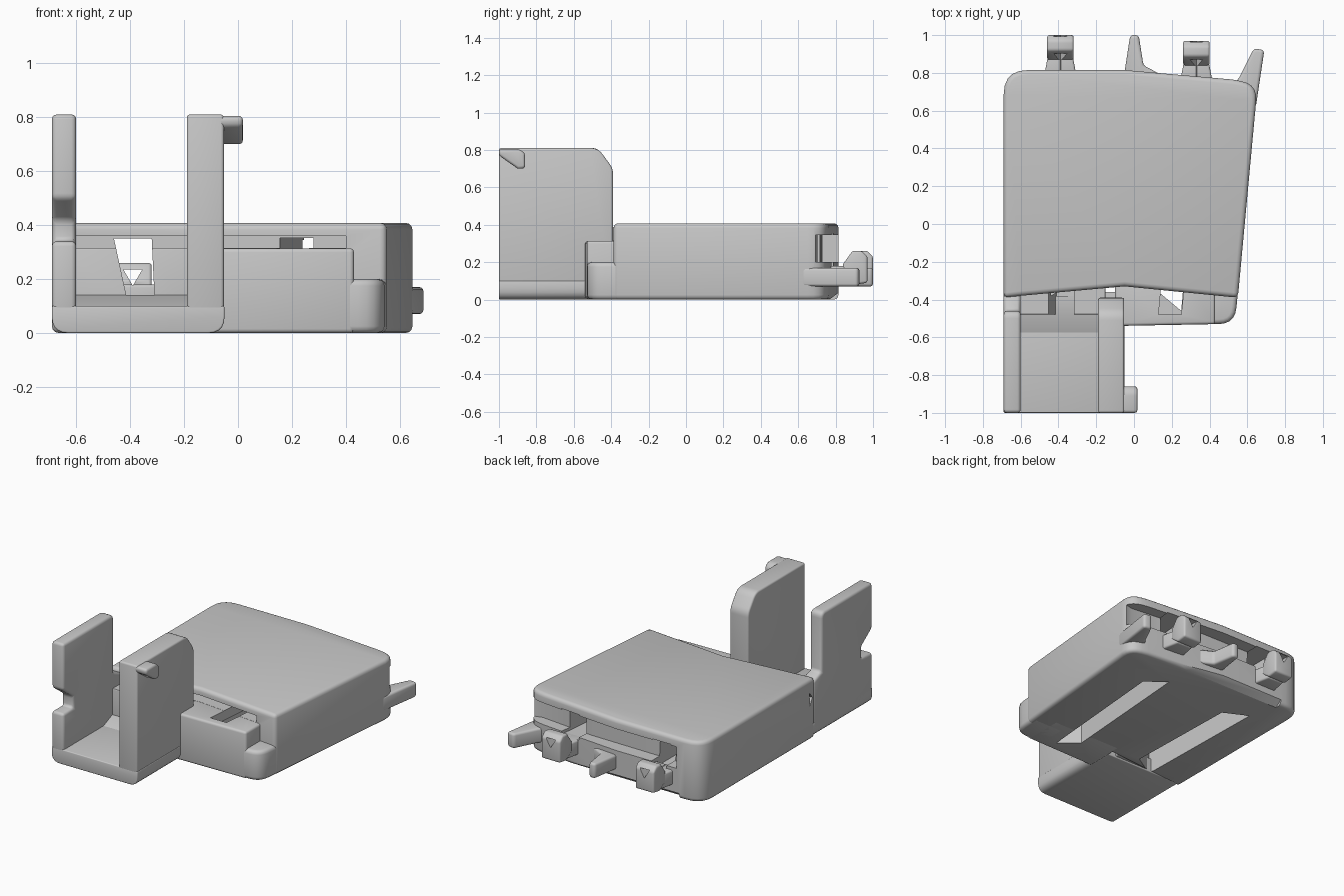
import bpy, bmesh
from mathutils import Vector

if "Cube" in bpy.data.objects:
    bpy.data.objects.remove(bpy.data.objects["Cube"])

GREY = (0.58, 0.58, 0.58, 1)
mat = bpy.data.materials.new("plain_grey")
mat.use_nodes = True
mat.diffuse_color = GREY
mat.node_tree.nodes["Principled BSDF"].inputs["Base Color"].default_value = GREY


def rounded(points, steps=5):
    """Round the corners of an outline; a point may carry a radius as third value."""
    out = []
    for i, p in enumerate(points):
        c = Vector(p[:2])
        if len(p) < 3:
            out.append(c)
            continue
        a = Vector(points[i - 1][:2])
        b = Vector(points[(i + 1) % len(points)][:2])
        s = c + (a - c).normalized() * p[2]
        e = c + (b - c).normalized() * p[2]
        for k in range(steps + 1):
            t = k / steps
            out.append(s * (1 - t) ** 2 + c * 2 * t * (1 - t) + e * t * t)
    return out


def prism(name, axis, points, lo, hi, bevel=0.0):
    """Extrude an outline along an axis, with softened edges."""
    place = {"x": lambda u, v, w: (w, u, v),
             "y": lambda u, v, w: (u, w, v),
             "z": lambda u, v, w: (u, v, w)}[axis]
    bm = bmesh.new()
    ring = rounded(points)
    ends = [[bm.verts.new(place(p.x, p.y, w)) for p in ring] for w in (lo, hi)]
    bm.faces.new(ends[0])
    bm.faces.new(ends[1])
    for i in range(len(ring)):
        j = (i + 1) % len(ring)
        bm.faces.new((ends[0][i], ends[0][j], ends[1][j], ends[1][i]))
    bmesh.ops.recalc_face_normals(bm, faces=bm.faces)
    mesh = bpy.data.meshes.new(name)
    bm.to_mesh(mesh)
    bm.free()
    mesh.materials.append(mat)
    ob = bpy.data.objects.new(name, mesh)
    bpy.context.collection.objects.link(ob)
    if bevel:
        m = ob.modifiers.new("soft_edges", "BEVEL")
        m.width, m.segments, m.angle_limit = bevel, 3, 0.7
    return ob


def box(x0, x1, y0, y1):
    return [(x0, y0), (x1, y0), (x1, y1), (x0, y1)]


def cutter(*args):
    ob = prism(*args)
    ob.hide_render = True
    return ob


def finish(ob, cutters=()):
    """Carve the cutters out of a part, then shade it."""
    for c in cutters:
        m = ob.modifiers.new("cut", "BOOLEAN")
        m.operation, m.object, m.solver = "DIFFERENCE", c, "EXACT"
    bpy.ops.object.select_all(action="DESELECT")
    bpy.context.view_layer.objects.active = ob
    ob.select_set(True)
    for m in list(ob.modifiers):
        bpy.ops.object.modifier_apply(modifier=m.name)
    bpy.ops.object.shade_smooth_by_angle(angle=0.6)


# Cutters: front gap, rear recess, channels and the slots below them
cuts = [
    cutter("front_gap", "z", box(-0.6, 0.4, -0.6, -0.2), 0.315, 0.36),
    cutter("rear_recess", "z", [(-0.5, 0.73), (0.2, 0.72), (0.59, 0.68), (0.75, 0.72),
                                (0.75, 1), (-0.5, 1)], 0.2, 0.345),
    cutter("left_channel", "y", [(-0.41, 0.12), (-0.31, 0.14), (-0.32, 0.35),
                                 (-0.46, 0.35)], -0.6, 0.95),
    cutter("right_channel", "z", [(0.13, -0.48), (0.25, -0.48), (0.4, 0.95),
                                  (0.26, 0.95)], 0.18, 0.352),
    cutter("left_slot", "z", [(-0.44, -0.38), (-0.28, -0.28), (-0.3, 0.5),
                              (-0.46, 0.58)], -0.1, 0.25),
    cutter("right_slot", "z", [(0.13, -0.36), (0.25, -0.46), (0.33, 0.48),
                               (0.2, 0.58)], -0.1, 0.25),
    cutter("side_hole", "x", [(-0.36, 0.28), (-0.33, 0.32), (-0.33, 0.23)], -0.8, -0.62),
    cutter("rear_undercut", "x", [(0.74, -0.02), (0.9, -0.02), (0.9, 0.1)], -0.52, 0.62),
]

# Main body and its front blocks
body = prism("main_body", "z", [
    (-0.69, -0.39), (-0.6, -0.38), (-0.05, -0.33), (0.55, -0.39),
    (0.655, 0.74, 0.09), (0.52, 0.765), (-0.05, 0.815), (-0.69, 0.815, 0.13)],
    0, 0.408, 0.025)
finish(body, cuts)
front_block = prism("front_block", "z", [
    (-0.1, -0.54), (0.43, -0.53), (0.43, -0.25), (-0.1, -0.25)], 0, 0.314, 0.015)
finish(front_block, cuts)
corner_block = prism("corner_block", "z", [
    (0.3, -0.53), (0.535, -0.53, 0.09), (0.555, -0.3), (0.3, -0.3)], 0, 0.2, 0.025)
finish(corner_block)
inner_block = prism("inner_block", "z", box(-0.65, -0.15, -0.48, -0.28), 0.01, 0.32, 0.012)
finish(inner_block, cuts)

# Bracket: floor, notched wall, tall post with hook
floor = prism("bracket_floor", "y", [
    (-0.69, 0, 0.06), (-0.05, 0, 0.06), (-0.05, 0.1), (-0.69, 0.1)], -1, -0.36, 0.006)
finish(floor)
ramp = prism("floor_ramp", "x", [(-0.62, 0.08), (-0.38, 0.08), (-0.38, 0.14), (-0.48, 0.14)],
             -0.62, -0.15)
finish(ramp, cuts[4:5])
wall = prism("notched_wall", "x", [
    (-1, 0.05), (-0.37, 0.05), (-0.37, 0.38), (-0.46, 0.41), (-0.46, 0.81, 0.04),
    (-1, 0.81), (-1, 0.5), (-0.89, 0.42), (-0.89, 0.34), (-1, 0.34)],
    -0.69, -0.6, 0.018)
finish(wall)
post = prism("tall_post", "x", [
    (-1, 0.04), (-0.39, 0.04), (-0.39, 0.7, 0.03), (-0.47, 0.81, 0.04), (-1, 0.81)],
    -0.19, -0.052, 0.012)
finish(post)
hook = prism("post_hook", "x", [
    (-1, 0.805), (-0.89, 0.805, 0.02), (-0.86, 0.78), (-0.86, 0.7, 0.02),
    (-0.9, 0.7), (-1, 0.77)], -0.08, 0.018, 0.015)
finish(hook)

# Rear loops with a triangular hole, each on a flared stem
for side, x, tip in (("right", -0.39, 1.0), ("left", 0.33, 0.97)):
    stem = prism(side + "_loop_stem", "z", [
        (x - 0.09, tip - 0.24), (x + 0.09, tip - 0.24), (x + 0.06, tip - 0.08),
        (x - 0.06, tip - 0.08)], 0.08, 0.18, 0.012)
    loop = prism(side + "_loop", "x", [
        (tip - 0.13, 0.12), (tip - 0.07, 0.08), (tip, 0.09), (tip, 0.23),
        (tip - 0.03, 0.26), (tip - 0.08, 0.26), (tip - 0.13, 0.19)],
        x - 0.07, x + 0.07, 0.012)
    hole = cutter("loop_hole", "y", [(x - 0.035, 0.235), (x + 0.035, 0.235), (x, 0.175)],
                  tip - 0.4, tip + 0.1)
    finish(stem, [hole])
    finish(loop, [hole])
    cuts.append(hole)

# Tapered rear prongs
for name, outline in (
        ("middle_prong", [(-0.06, 0.74), (0.24, 0.74), (0.05, 0.84), (0.025, 1, 0.02),
                          (-0.02, 1, 0.02)]),
        ("corner_prong", [(0.5, 0.7), (0.645, 0.62), (0.69, 0.92, 0.02), (0.635, 0.93, 0.02),
                          (0.56, 0.78)])):
    finish(prism(name, "z", outline, 0.07, 0.17, 0.015))

for c in cuts:
    bpy.data.objects.remove(c)
